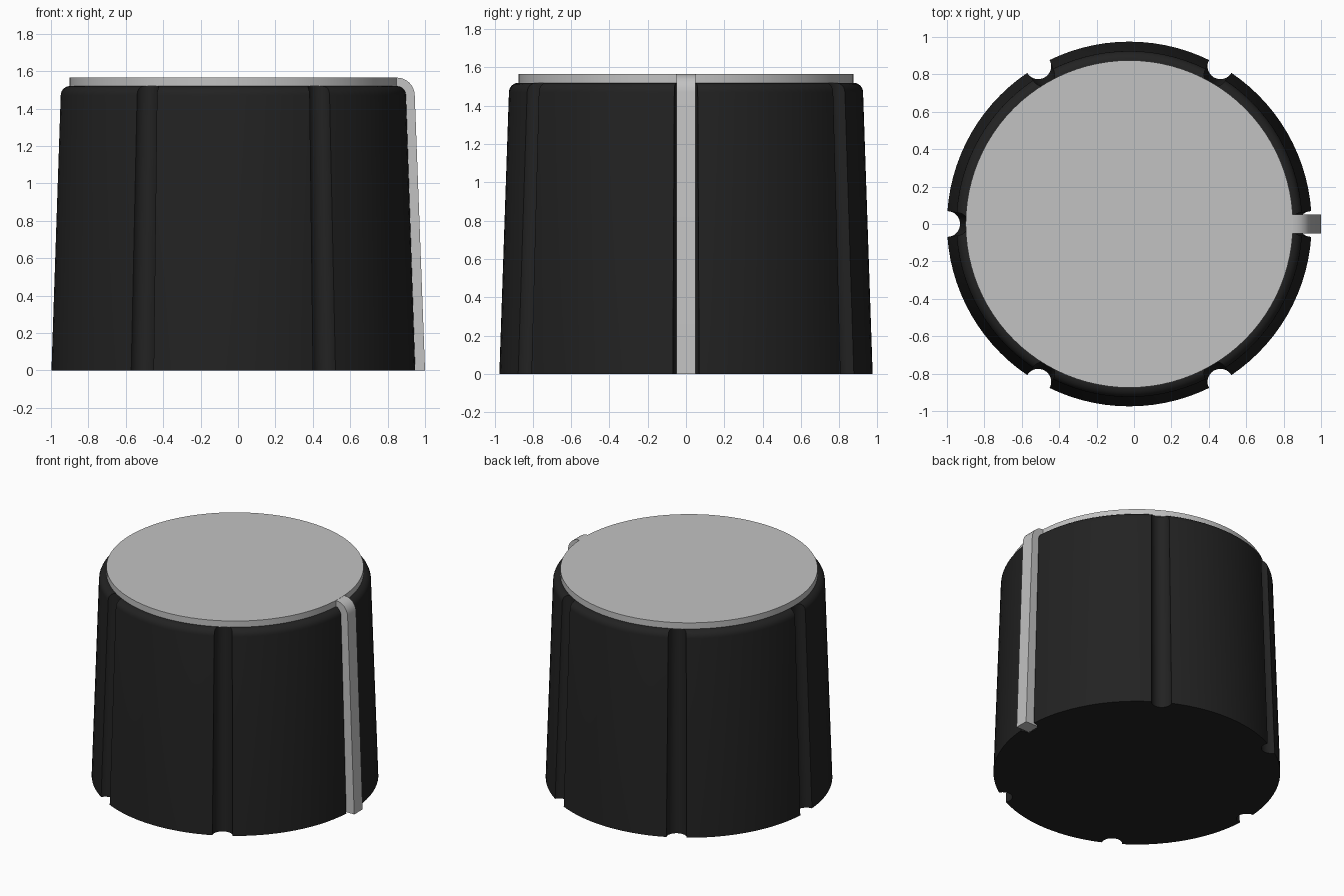
import bpy, bmesh, math
from mathutils import Matrix, Vector

if "Cube" in bpy.data.objects:
    bpy.data.objects.remove(bpy.data.objects["Cube"], do_unlink=True)

CX = -0.025          # axis of the knob; the pointer overhangs on +x


def material(name, value):
    m = bpy.data.materials.new(name)
    m.use_nodes = True
    m.diffuse_color = (value, value, value, 1)
    m.node_tree.nodes["Principled BSDF"].inputs["Base Color"].default_value = (value, value, value, 1)
    return m


def make_object(name, bm, mat=None):
    bmesh.ops.recalc_face_normals(bm, faces=bm.faces)
    mesh = bpy.data.meshes.new(name)
    bm.to_mesh(mesh)
    bm.free()
    ob = bpy.data.objects.new(name, mesh)
    bpy.context.collection.objects.link(ob)
    if mat:
        mesh.materials.append(mat)
    return ob


def lathe(profile, segments):
    """Closed solid of revolution from (radius, z) points, bottom to top."""
    bm = bmesh.new()
    rings = [[bm.verts.new((CX + r * math.cos(2 * math.pi * i / segments),
                            r * math.sin(2 * math.pi * i / segments), z))
              for i in range(segments)] for r, z in profile]
    for a, b in zip(rings, rings[1:]):
        for i in range(segments):
            j = (i + 1) % segments
            bm.faces.new((a[i], a[j], b[j], b[i]))
    bm.faces.new(rings[0][::-1])
    bm.faces.new(rings[-1])
    return bm


def smooth(ob, degrees):
    bpy.ops.object.select_all(action='DESELECT')
    ob.select_set(True)
    bpy.context.view_layer.objects.active = ob
    bpy.ops.object.shade_smooth_by_angle(angle=math.radians(degrees))


black = material("black plastic", 0.016)
grey = material("light grey", 0.54)

# Tapered body with a rounded top edge
profile = [(0.975, 0.0)]
for k in range(7):
    a = math.radians(15 * k)
    profile.append((0.875 + 0.05 * math.cos(a), 1.47 + 0.05 * math.sin(a)))
body = make_object("knob_body", lathe(profile, 96), black)

# Six leaning cones cut the grip grooves
bm = bmesh.new()
for k in range(6):
    spin = Matrix.Rotation(math.radians(60 * k), 4, 'Z')
    low, high = Vector((0.978, 0, -0.1)), Vector((0.915, 0, 1.7))
    axis = high - low
    tilt = axis.to_track_quat('Z', 'Y').to_matrix().to_4x4()
    place = Matrix.Translation((CX, 0, 0)) @ spin @ Matrix.Translation((low + high) / 2) @ tilt
    bmesh.ops.create_cone(bm, cap_ends=True, segments=32, radius1=0.07, radius2=0.06,
                          depth=axis.length, matrix=place)
cutter = make_object("groove_cutter", bm)
cutter.hide_render = True
cut = body.modifiers.new("grooves", 'BOOLEAN')
cut.operation = 'DIFFERENCE'
cut.solver = 'EXACT'
cut.object = cutter
bpy.context.view_layer.objects.active = body
bpy.ops.object.modifier_apply(modifier=cut.name)
bpy.data.objects.remove(cutter, do_unlink=True)
smooth(body, 30)

# Flat cap disc
cap = make_object("top_cap", lathe([(0.875, 1.519), (0.875, 1.566)], 96), grey)
smooth(cap, 30)

# Pointer strip: side profile extruded across y
outline = [(0.89, 0.0), (1.0, 0.0), (0.945, 1.47)]
for k in range(1, 7):
    a = math.radians(15 * k)
    outline.append((0.85 + 0.095 * math.cos(a), 1.47 + 0.095 * math.sin(a)))
outline += [(0.80, 1.565), (0.80, 1.521), (0.84, 1.515)]
bm = bmesh.new()
face = bm.faces.new([bm.verts.new((x, -0.05, z)) for x, z in outline])
extruded = bmesh.ops.extrude_face_region(bm, geom=[face])["geom"]
bmesh.ops.translate(bm, vec=(0, 0.1, 0),
                    verts=[v for v in extruded if isinstance(v, bmesh.types.BMVert)])
pointer = make_object("pointer_strip", bm, grey)
smooth(pointer, 30)
